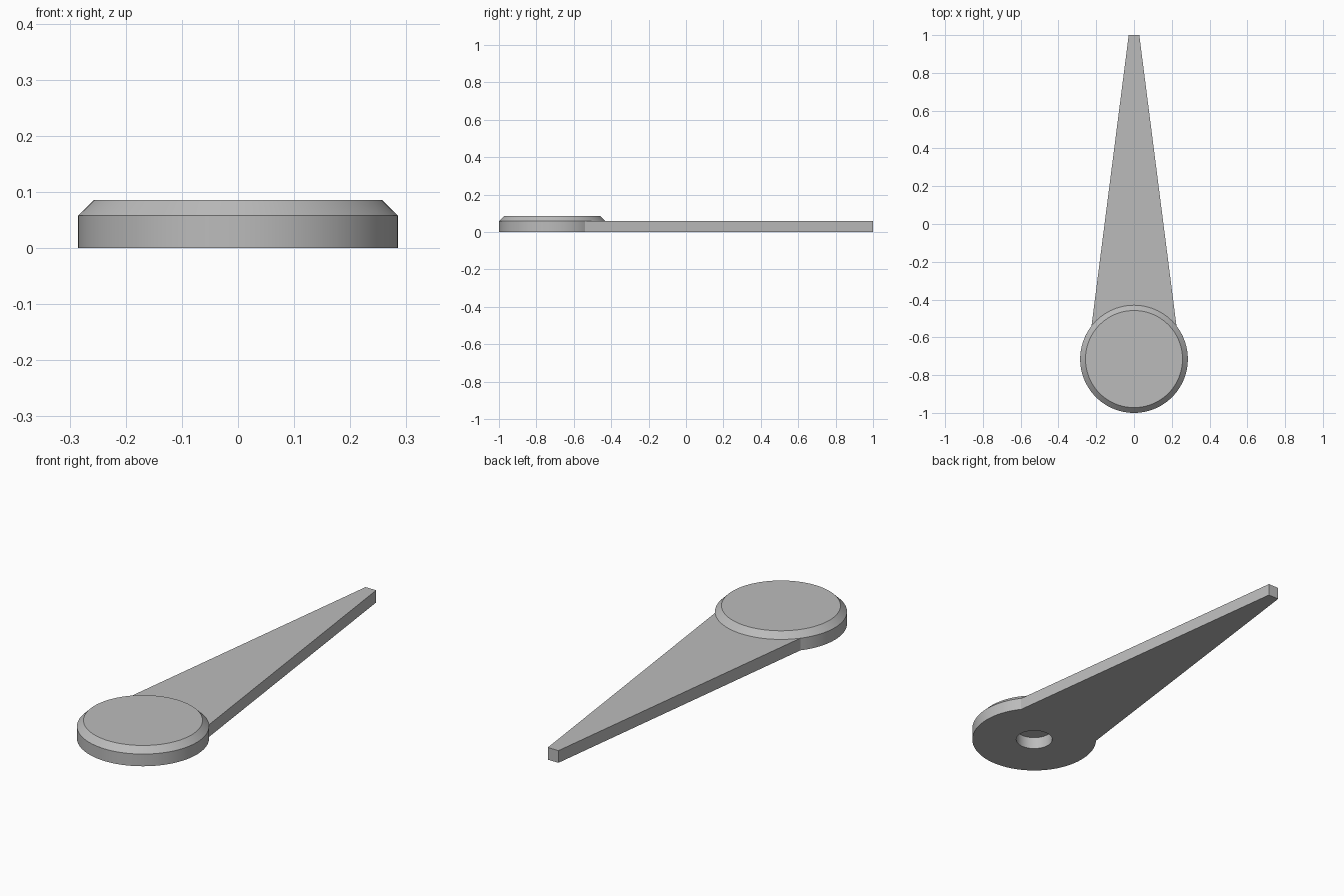
import bpy
import bmesh
from math import sin, cos, pi, atan2, radians
from mathutils import Matrix, Vector

HUB_Y, HUB_R, TOP_R, HOLE_R = -0.715, 0.285, 0.257, 0.083
PLATE_H, TOTAL_H = 0.058, 0.086
TIP_HALF = 0.028
SEGS = 96

cube = bpy.data.objects.get("Cube")
if cube:
    bpy.data.objects.remove(cube, do_unlink=True)

grey = bpy.data.materials.new("plain_grey")
grey.use_nodes = True
grey.diffuse_color = (0.5, 0.5, 0.5, 1)
grey.node_tree.nodes["Principled BSDF"].inputs["Base Color"].default_value = (0.5, 0.5, 0.5, 1)


def finish(bm, name):
    """Turn a bmesh into a shaded, coloured object."""
    bmesh.ops.recalc_face_normals(bm, faces=bm.faces[:])
    mesh = bpy.data.meshes.new(name)
    bm.to_mesh(mesh)
    bm.free()
    mesh.materials.append(grey)
    obj = bpy.data.objects.new(name, mesh)
    bpy.context.collection.objects.link(obj)
    bpy.ops.object.select_all(action="DESELECT")
    obj.select_set(True)
    bpy.context.view_layer.objects.active = obj
    bpy.ops.object.shade_smooth_by_angle(angle=radians(20))
    return obj


def arc(radius, start, end, count):
    """Points on an arc around the hub centre, both ends included."""
    angles = [start + (end - start) * i / count for i in range(count + 1)]
    return [(radius * cos(a), HUB_Y + radius * sin(a), 0) for a in angles]


def loop(bm, points):
    verts = [bm.verts.new(p) for p in points]
    return [bm.edges.new((v, verts[i - 1])) for i, v in enumerate(verts)]


# Pointer plate: round hub end and tapering arm, with a round pivot hole
bm = bmesh.new()
joint = atan2(0.175, 0.225)
outline = arc(HUB_R, joint, -pi - joint, SEGS)
outline += [(-TIP_HALF, 1, 0), (TIP_HALF, 1, 0)]
edges = loop(bm, outline) + loop(bm, arc(HOLE_R, 0, 2 * pi, SEGS // 2)[:-1])
bmesh.ops.triangle_fill(bm, edges=edges, use_beauty=True, normal=(0, 0, 1))
raised = bmesh.ops.extrude_face_region(bm, geom=bm.faces[:], use_keep_orig=True)["geom"]
bmesh.ops.translate(bm, vec=(0, 0, PLATE_H),
                    verts=[g for g in raised if isinstance(g, bmesh.types.BMVert)])
finish(bm, "pointer_plate")

# Hub cap: bevelled disc that closes the pivot hole from above
bm = bmesh.new()
bmesh.ops.create_cone(bm, cap_ends=True, segments=SEGS, radius1=HUB_R, radius2=TOP_R,
                      depth=TOTAL_H - PLATE_H,
                      matrix=Matrix.Translation(Vector((0, HUB_Y, (TOTAL_H + PLATE_H) / 2))))
finish(bm, "hub_cap")
